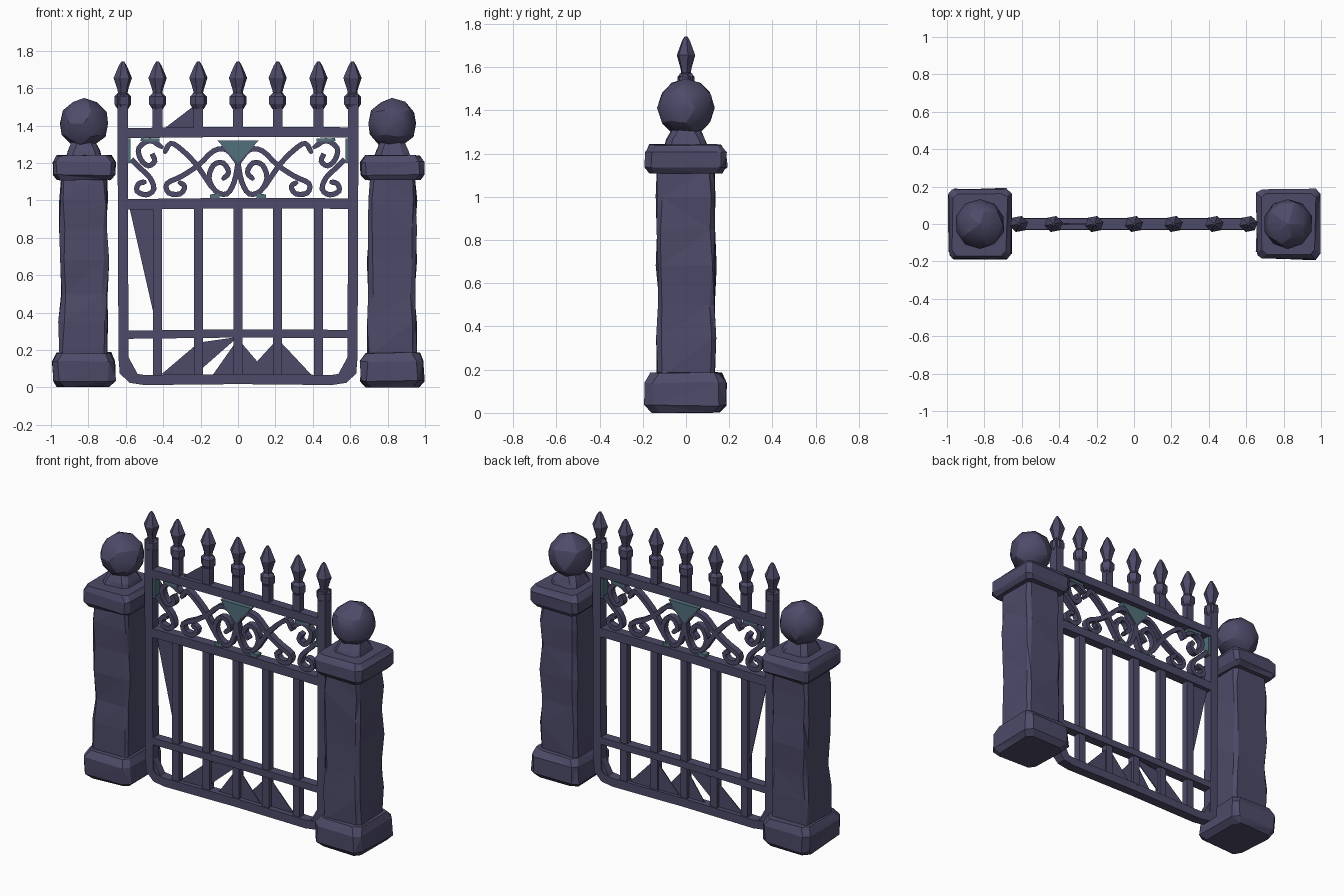
import bpy, bmesh, math, random
from mathutils import Vector

if "Cube" in bpy.data.objects:
    bpy.data.objects.remove(bpy.data.objects["Cube"])
random.seed(4)


def material(name, rgb):
    m = bpy.data.materials.new(name)
    m.use_nodes = True
    m.diffuse_color = (*rgb, 1)
    m.node_tree.nodes["Principled BSDF"].inputs["Base Color"].default_value = (*rgb, 1)
    return m


IRON = material("slate_purple", (0.075, 0.07, 0.14))
TEAL = material("weathered_teal", (0.085, 0.16, 0.20))


def finish(bm, name, mat=IRON):
    bmesh.ops.recalc_face_normals(bm, faces=bm.faces)
    me = bpy.data.meshes.new(name)
    bm.to_mesh(me)
    bm.free()
    me.materials.append(mat)
    ob = bpy.data.objects.new(name, me)
    bpy.context.collection.objects.link(ob)
    return ob


def skin(bm, rings):
    """Join rings of vertices into a closed tube."""
    n = len(rings[0])
    for a, b in zip(rings, rings[1:]):
        for i in range(n):
            bm.faces.new((a[i], a[(i + 1) % n], b[(i + 1) % n], b[i]))
    bm.faces.new(rings[0][::-1])
    bm.faces.new(rings[-1])


def hewn(name, x, levels, chamfer=0.03, jitter=0.0):
    """Stack of chamfered rectangles (z, half x, half y), slightly chipped."""
    bm = bmesh.new()
    rings = []
    for z, hx, hy in levels:
        c = chamfer
        corners = [(hx, c - hy), (hx, hy - c), (hx - c, hy), (c - hx, hy),
                   (-hx, hy - c), (-hx, c - hy), (c - hx, -hy), (hx - c, -hy)]
        j = lambda: random.uniform(-jitter, jitter)
        rings.append([bm.verts.new((x + u + j(), v + j(), z + j() * 0.6)) for u, v in corners])
    skin(bm, rings)
    bm.verts.ensure_lookup_table()
    bmesh.ops.triangulate(bm, faces=[f for f in bm.faces if len(f.verts) == 4])
    return finish(bm, name)


def strip(name, path, half_w=0.016, half_d=0.02, taper=False, mat=IRON):
    """Box-section bar swept along points in the gate's plane."""
    bm = bmesh.new()
    pts = [Vector((x, 0, z)) for x, z in path]
    rings = []
    for i, p in enumerate(pts):
        t = (pts[min(i + 1, len(pts) - 1)] - pts[max(i - 1, 0)]).normalized()
        side = Vector((-t.z, 0, t.x)) * half_w
        if taper and i == len(pts) - 1:
            side *= 0.6
        d = Vector((0, half_d, 0))
        rings.append([bm.verts.new(p + v) for v in (side + d, side - d, -side - d, -side + d)])
    skin(bm, rings)
    return finish(bm, name, mat)


def smooth_path(pts, steps=3):
    """Catmull-Rom curve through the points."""
    ps = [Vector(p) for p in pts]
    ps = [2 * ps[0] - ps[1]] + ps + [2 * ps[-1] - ps[-2]]
    out = []
    for a, b, c, d in zip(ps, ps[1:], ps[2:], ps[3:]):
        for k in range(steps):
            t = k / steps
            out.append(0.5 * (2 * b + (c - a) * t + (2 * a - 5 * b + 4 * c - d) * t * t
                              + (3 * b - a - 3 * c + d) * t ** 3))
    return out + [ps[-2]]


def plate(name, pts, mat=IRON, half=0.003, y=0.0):
    """Thin sheet in the gate's plane."""
    bm = bmesh.new()
    skin(bm, [[bm.verts.new((x, y + s, z)) for x, z in pts] for s in (-half, half)])
    return finish(bm, name, mat)


# Stone pillars
for side, s in (("right", -1), ("left", 1)):
    x = 0.825 * s
    hewn(side + "_pillar_base", x, [(0.004, 0.14, 0.155), (0.035, 0.168, 0.187),
         (0.14, 0.168, 0.187), (0.185, 0.145, 0.16)], 0.035, 0.007)
    hewn(side + "_pillar_shaft", x, [(z, w, w + 0.006) for z, w in (
         (0.17, 0.13), (0.35, 0.13), (0.5, 0.123), (0.68, 0.13),
         (0.85, 0.125), (1.0, 0.13), (1.13, 0.123))], 0.02, 0.007)
    hewn(side + "_pillar_cap", x, [(1.11, 0.145, 0.165), (1.135, 0.166, 0.188),
         (1.205, 0.168, 0.188), (1.24, 0.145, 0.165)], 0.025, 0.006)
    hewn(side + "_pillar_neck", x, [(1.23, 0.095, 0.1), (1.265, 0.085, 0.09),
         (1.31, 0.065, 0.065)], 0.03, 0.004)
    bm = bmesh.new()
    bmesh.ops.create_icosphere(bm, subdivisions=2, radius=0.135)
    for v in bm.verts:
        v.co = v.co * random.uniform(0.97, 1.01) + Vector((x - 0.002 * s, 0, 1.412))
    ball = finish(bm, side + "_pillar_ball")
    bpy.context.view_layer.objects.active = ball
    ball.select_set(True)
    bpy.ops.object.shade_smooth_by_angle(angle=math.radians(22))
    ball.select_set(False)

# Gate frame: stiles with rounded lower corners, and rails
frame = [(0, 0.045), (0.5, 0.04), (0.57, 0.05), (0.607, 0.085), (0.612, 0.16),
         (0.614, 0.6), (0.616, 1.1), (0.616, 1.57)]
for side, s in (("right", -1), ("left", 1)):
    strip(side + "_frame", [(x * s, z) for x, z in frame], 0.027, 0.031)
    plate(side + "_corner_gusset", [(0.59 * s, 0.17), (0.59 * s, 0.06), (0.53 * s, 0.06)],
          half=0.025)
for name, z, h in (("lower_rail", 0.286, 0.022), ("middle_rail", 0.983, 0.028),
                   ("top_rail", 1.364, 0.027)):
    strip(name, [(-0.6, z - 0.004), (0, z + 0.003), (0.6, z)], h, 0.03)

# Upright bars and spear finials
spear = [(1.49, 0.03), (1.515, 0.046), (1.555, 0.046), (1.575, 0.026), (1.595, 0.03),
         (1.655, 0.05), (1.72, 0.022), (1.742, 0.008)]
for i, x in enumerate((-0.616, -0.43, -0.212, 0, 0.212, 0.43, 0.612)):
    if 0 < i < 6:
        strip("bar_%d" % i, [(x, 0.05), (x, 0.5), (x, 0.98)], 0.024, 0.022)
        strip("spear_stem_%d" % i, [(x, 1.37), (x, 1.5)], 0.026, 0.022)
    bm = bmesh.new()
    rings = []
    for z, r in spear:
        rings.append([bm.verts.new((x + r * math.cos(a), 0.9 * r * math.sin(a), z))
                      for a in (math.tau * (k + 0.2) / 6 for k in range(6))])
    skin(bm, rings)
    finish(bm, "spear_%d" % i)

# Scrollwork, mirrored about the middle
scrolls = {
    "inner_scroll": [(0, 1.2), (0.02, 1.1), (0.06, 1.035), (0.12, 1.05), (0.155, 1.12),
                     (0.13, 1.19), (0.08, 1.2), (0.05, 1.15), (0.085, 1.11)],
    "long_scroll": [(0.14, 1.07), (0.18, 1.13), (0.23, 1.2), (0.3, 1.27), (0.36, 1.305),
                    (0.395, 1.25)],
    "cross_scroll": [(0, 1.2), (0.06, 1.27), (0.13, 1.265), (0.21, 1.19), (0.3, 1.13),
                     (0.38, 1.09), (0.37, 1.04), (0.31, 1.035), (0.285, 1.075), (0.32, 1.1)],
    "outer_scroll": [(0.46, 1.25), (0.445, 1.21), (0.48, 1.185), (0.52, 1.22), (0.53, 1.28),
                     (0.47, 1.32), (0.4, 1.28)],
    "outer_curl": [(0.57, 1.22), (0.52, 1.17), (0.47, 1.12), (0.45, 1.06), (0.49, 1.03),
                   (0.54, 1.05), (0.53, 1.09), (0.49, 1.1)],
}
for side, s in (("right", -1), ("left", 1)):
    for name, pts in scrolls.items():
        path = [(p.x * s, p.y) for p in smooth_path(pts)]
        strip(side + "_" + name, path, 0.014, 0.02, True)
    # Weathered patches where the scrolls meet the frame
    strip(side + "_stile_patch", [(0.582 * s, 1.2), (0.582 * s, 1.33)], 0.008, 0.024, mat=TEAL)
    strip(side + "_scroll_patch", [(0.1 * s, 1.025), (0.15 * s, 1.02)], 0.012, 0.022, mat=TEAL)
    strip(side + "_top_patch", [(0.42 * s, 1.322), (0.52 * s, 1.325)], 0.008, 0.022, mat=TEAL)
plate("center_leaf", [(-0.11, 1.32), (0.11, 1.32), (0, 1.2)], TEAL, half=0.022)

# Thin webs between the bars
plate("tall_web", [(-0.58, 0.96), (-0.43, 0.96), (-0.43, 0.3)])
plate("lower_web_slanted", [(-0.41, 0.07), (-0.21, 0.24), (0, 0.27), (-0.24, 0.06)])
plate("lower_web_middle", [(-0.14, 0.06), (0, 0.26), (0.17, 0.06)])
plate("lower_web_peak", [(0.03, 0.06), (0.212, 0.26), (0.4, 0.06)], y=0.007)
plate("upper_web", [(-0.4, 1.38), (-0.23, 1.51), (-0.23, 1.38)])
